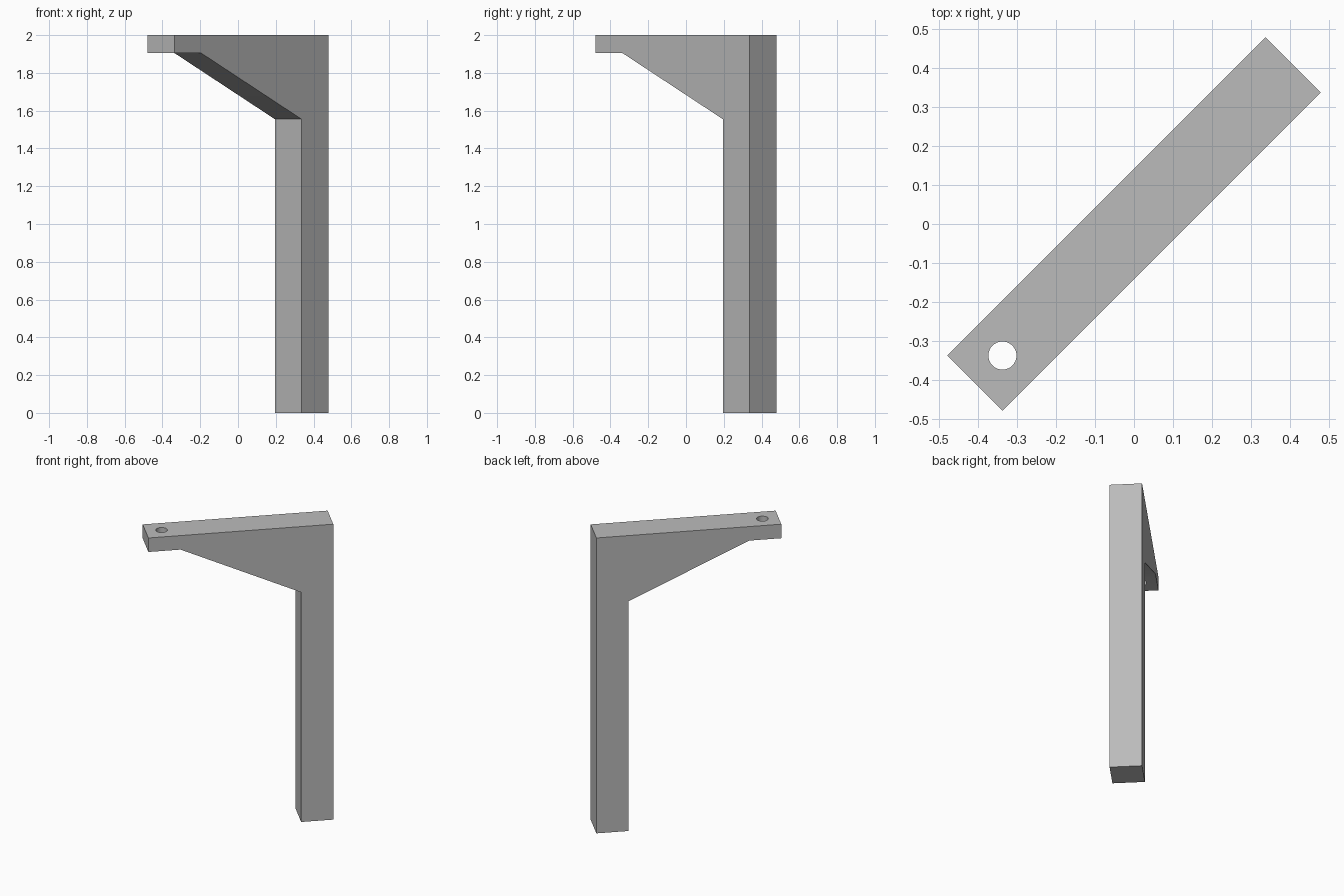
import bpy, bmesh, math
from mathutils import Matrix

cube = bpy.data.objects.get("Cube")
if cube:
    bpy.data.objects.remove(cube, do_unlink=True)

HALF_LENGTH, WIDTH, HEIGHT = 0.576, 0.2, 2.0
TURN = Matrix.Rotation(math.radians(45), 4, 'Z')

grey = bpy.data.materials.new("plain grey")
grey.use_nodes = True
colour = (0.5, 0.5, 0.5, 1)
grey.diffuse_color = colour
grey.node_tree.nodes["Principled BSDF"].inputs["Base Color"].default_value = colour


def make_object(name, bm):
    bmesh.ops.recalc_face_normals(bm, faces=bm.faces)
    mesh = bpy.data.meshes.new(name)
    bm.to_mesh(mesh)
    bm.free()
    mesh.materials.append(grey)
    obj = bpy.data.objects.new(name, mesh)
    bpy.context.collection.objects.link(obj)
    obj.matrix_world = TURN
    return obj


# Post, sloped brace and arm share one side profile
post_inner = HALF_LENGTH - WIDTH
profile = [(HALF_LENGTH, 0), (HALF_LENGTH, HEIGHT), (-HALF_LENGTH, HEIGHT),
           (-HALF_LENGTH, 1.905), (-post_inner, 1.905),
           (post_inner, 1.555), (post_inner, 0)]
bm = bmesh.new()
side = bm.faces.new([bm.verts.new((u, -WIDTH / 2, z)) for u, z in profile])
extruded = bmesh.ops.extrude_face_region(bm, geom=[side])
moved = [v for v in extruded["geom"] if isinstance(v, bmesh.types.BMVert)]
bmesh.ops.translate(bm, verts=moved, vec=(0, WIDTH, 0))
bracket = make_object("bracket_post", bm)

# Round hole through the tip of the arm
bm = bmesh.new()
bmesh.ops.create_cone(bm, cap_ends=True, segments=32, radius1=0.036,
                      radius2=0.036, depth=0.4,
                      matrix=Matrix.Translation((-HALF_LENGTH + WIDTH / 2, 0, 1.95)))
cutter = make_object("hole_cutter", bm)
cutter.hide_render = True
cutter.hide_set(True)
cutter.display_type = 'WIRE'

hole = bracket.modifiers.new("arm hole", 'BOOLEAN')
hole.operation = 'DIFFERENCE'
hole.solver = 'EXACT'
hole.object = cutter

bpy.ops.object.select_all(action='DESELECT')
bracket.select_set(True)
bpy.context.view_layer.objects.active = bracket
bpy.ops.object.modifier_apply(modifier=hole.name)
bpy.ops.object.shade_smooth_by_angle(angle=math.radians(30))
